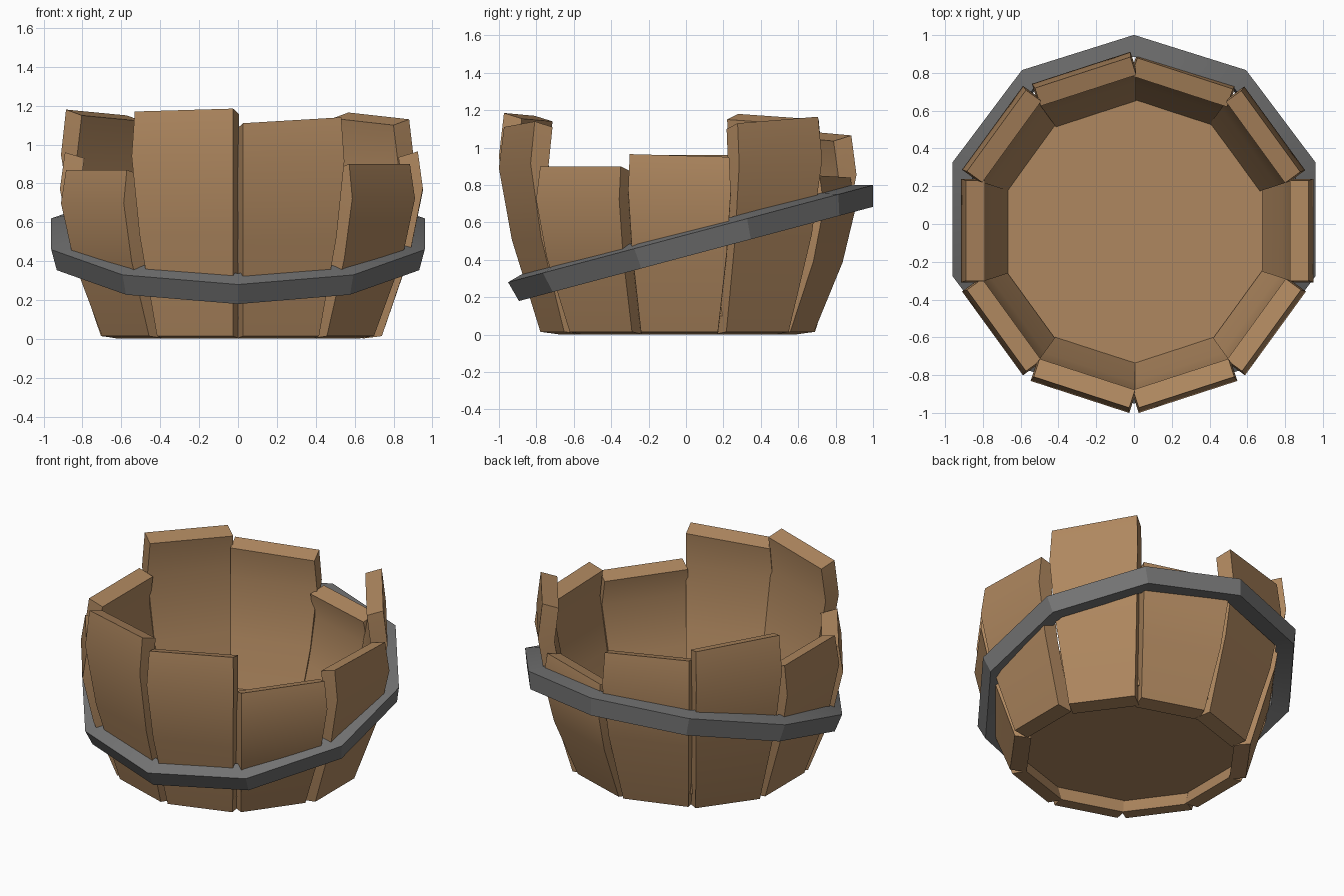
import bpy, bmesh, math
from mathutils import Vector, Matrix

if "Cube" in bpy.data.objects:
    bpy.data.objects.remove(bpy.data.objects["Cube"])


def material(name, rgb):
    m = bpy.data.materials.new(name)
    m.diffuse_color = (*rgb, 1)
    m.use_nodes = True
    m.node_tree.nodes["Principled BSDF"].inputs["Base Color"].default_value = m.diffuse_color
    return m


WOOD = material("warm wood", (0.43, 0.245, 0.115))
IRON = material("dark iron", (0.17, 0.17, 0.17))
SIDES = 10
CENTRE = Vector((0, -0.035, 0))


def finish(bm, name, mat):
    bmesh.ops.recalc_face_normals(bm, faces=bm.faces[:])
    me = bpy.data.meshes.new(name)
    bm.to_mesh(me)
    bm.free()
    ob = bpy.data.objects.new(name, me)
    bpy.context.collection.objects.link(ob)
    me.materials.append(mat)
    bpy.ops.object.select_all(action='DESELECT')
    ob.select_set(True)
    bpy.context.view_layer.objects.active = ob
    bpy.ops.object.shade_smooth_by_angle(angle=math.radians(25))
    return ob


def loft(bm, rings, closed=False):
    """Skin a list of equal-length point rings, capping the ends unless closed."""
    vs = [[bm.verts.new(p) for p in r] for r in rings]
    n = len(vs[0])
    pairs = list(zip(vs, vs[1:])) + ([(vs[-1], vs[0])] if closed else [])
    for a, b in pairs:
        for i in range(n):
            j = (i + 1) % n
            bm.faces.new((a[i], a[j], b[j], b[i]))
    if not closed:
        bm.faces.new(vs[0])
        bm.faces.new(vs[-1])


# Bowed stave profile: fraction of height, outer distance from the axis
PROFILE = [(0, 0.715), (0.45, 0.86), (0.8, 0.926), (1, 0.9)]
THICK = 0.1


def stave(angle, low, high, shift=0.0):
    """One stave; low / high are the heights at its two long edges."""
    bm = bmesh.new()
    c, s = math.cos(math.radians(angle)), math.sin(math.radians(angle))
    rings = []
    for f, r in PROFILE:
        half = (r - THICK) * math.tan(math.pi / SIDES) + 0.006
        # slanted end cuts
        dz_in = -0.013 if f == 0 else (-0.03 if f == 1 else -0.02)
        ring = []
        for rad, t, dz in ((r, -half, 0), (r, half, 0),
                           (r - THICK, half, dz_in), (r - THICK, -half, dz_in)):
            z = 0.015 + f * ((high if t > 0 else low) - 0.015) + dz
            rad += shift
            ring.append(CENTRE + Vector((rad * c - t * s, rad * s + t * c, z)))
        rings.append(ring)
    loft(bm, rings)
    return finish(bm, f"stave_{angle % 360:03d}", WOOD)


# Ten broken staves: angle, edge heights, outward shift
for args in ((0, 0.965, 0.95, 0.025), (36, 1.13, 1.165, -0.005), (72, 0.85, 0.84, -0.025),
             (108, 1.065, 1.08, -0.02), (144, 1.15, 1.18), (180, 0.96, 0.96, -0.01),
             (-144, 0.87, 0.87), (-108, 1.17, 1.185), (-72, 1.11, 1.14),
             (-36, 0.90, 0.90)):
    stave(*args)

# Floor planks: a ten-sided disc cut into strips running along x
cuts = [-0.75, -0.36, 0, 0.36, 0.75]
for k, (y0, y1) in enumerate(zip(cuts, cuts[1:])):
    bm = bmesh.new()
    loft(bm, [[(0.715 * math.sin(i * math.tau / SIDES), 0.715 * math.cos(i * math.tau / SIDES), z)
               for i in range(SIDES)] for z in (-0.04, 0.04)])
    for y, n in ((y0, -1), (y1, 1)):
        geom = bm.verts[:] + bm.edges[:] + bm.faces[:]
        bmesh.ops.bisect_plane(bm, geom=geom, plane_co=(0, y, 0), plane_no=(0, n, 0),
                               clear_outer=True)
        bmesh.ops.holes_fill(bm, edges=[e for e in bm.edges if e.is_boundary])
    bmesh.ops.translate(bm, verts=bm.verts[:], vec=CENTRE + Vector((0, 0.01, 0.14)))
    finish(bm, f"floor_plank_{k + 1}", WOOD)

# Loose iron hoop, tilted down towards the front
SECTION = [(1.01, 0), (0.90, 0.03), (0.87, -0.08), (0.98, -0.112)]
tilt = Matrix.Translation((0, 0.025, 0.54)) @ Matrix.Rotation(math.radians(14.9), 4, 'X')
bm = bmesh.new()
rings = []
for i in range(SIDES):
    a = math.pi / 2 + i * 2 * math.pi / SIDES
    rings.append([tilt @ Vector((r * math.cos(a), r * math.sin(a), z)) for r, z in SECTION])
loft(bm, rings, closed=True)
finish(bm, "hoop", IRON)
